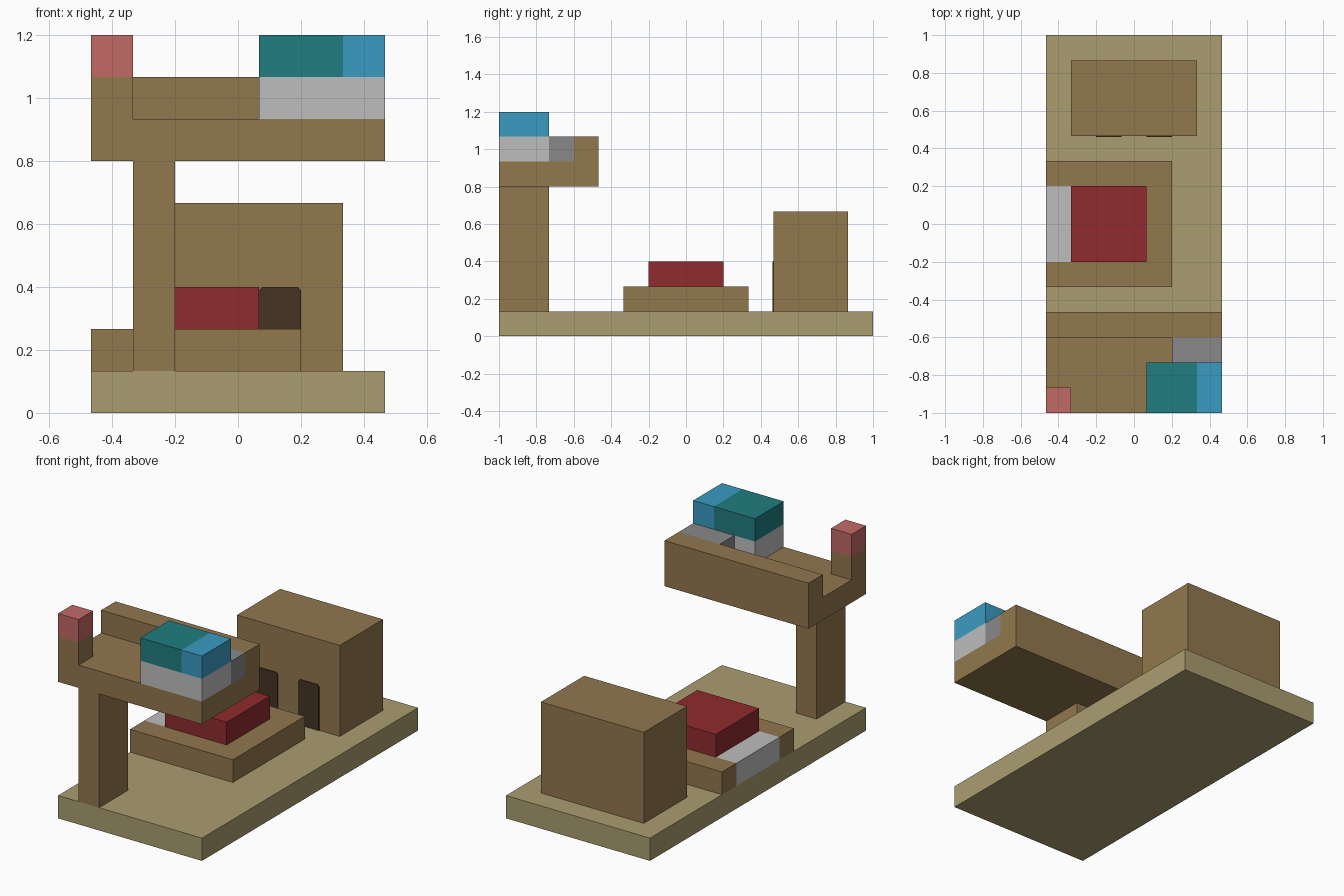
import bpy
import bmesh
from mathutils import Vector

U = 1 / 15  # grid step: the model is 14 x 30 x 18 steps

if "Cube" in bpy.data.objects:
    bpy.data.objects.remove(bpy.data.objects["Cube"], do_unlink=True)


def material(name, hex_colour):
    def linear(c):
        return c / 12.92 if c <= 0.04045 else ((c + 0.055) / 1.055) ** 2.4
    rgb = [linear(int(hex_colour[i:i + 2], 16) / 255) for i in (0, 2, 4)]
    mat = bpy.data.materials.new(name)
    mat.use_nodes = True
    mat.diffuse_color = (*rgb, 1)
    mat.node_tree.nodes["Principled BSDF"].inputs["Base Color"].default_value = (*rgb, 1)
    return mat


sand = material("sand", "AA9D70")
brown = material("brown", "92784E")
dark = material("dark brown", "453322")
red = material("deep red", "902B2D")
pale = material("pale grey", "BEBEBE")
grey = material("mid grey", "888888")
pink = material("dusty pink", "C26A65")
teal = material("teal", "217D81")
blue = material("sky blue", "3B9BC2")


def prism(name, outline, direction, mat):
    """Extrude a flat outline, given in grid steps, along a direction."""
    bm = bmesh.new()
    face = bm.faces.new([bm.verts.new(Vector(p) * U) for p in outline])
    new = bmesh.ops.extrude_face_region(bm, geom=[face], use_keep_orig=True)["geom"]
    moved = [v for v in new if isinstance(v, bmesh.types.BMVert)]
    bmesh.ops.translate(bm, verts=moved, vec=Vector(direction) * U)
    bmesh.ops.recalc_face_normals(bm, faces=bm.faces)
    mesh = bpy.data.meshes.new(name)
    bm.to_mesh(mesh)
    bm.free()
    mesh.materials.append(mat)
    obj = bpy.data.objects.new(name, mesh)
    bpy.context.collection.objects.link(obj)
    return obj


def block(name, x, y, z, mat):
    """Box from x, y and z ranges in grid steps."""
    outline = [(x[0], y[0], z[0]), (x[1], y[0], z[0]), (x[1], y[1], z[0]), (x[0], y[1], z[0])]
    return prism(name, outline, (0, 0, z[1] - z[0]), mat)


# Ground slab and rear building
block("base_slab", (-7, 7), (-15, 15), (0, 2), sand)
block("rear_building", (-5, 5), (7, 13), (2, 10), brown)

# Two dark doorways with clipped top corners, as thin plates
for name, cx in (("right_doorway", -2), ("left_doorway", 2)):
    half = [(1, 2), (1, 5.85), (0.85, 6)]
    shape = half + [(-x, z) for x, z in reversed(half)]
    prism(name, [(cx + x, 7, z) for x, z in shape], (0, -0.08, 0), dark)

# Plinth with a notch filled by a pale step, and the red block on top
plinth = [(-7, -5), (3, -5), (3, 5), (-7, 5), (-7, 3), (-5, 3), (-5, -3), (-7, -3)]
prism("plinth", [(x, y, 2) for x, y in plinth], (0, 0, 2), brown)
block("pale_step", (-7, -5), (-3, 3), (2, 4), pale)
block("red_block", (-5, 1), (-3, 3), (4, 6), red)

# Raised deck with a wall along its rear edge, on a single post
block("deck_post", (-5, -3), (-15, -11), (2, 12), brown)
deck = [(-15, 12), (-7, 12), (-7, 16), (-9, 16), (-9, 14), (-15, 14)]
prism("raised_deck", [(-7, y, z) for y, z in deck], (14, 0, 0), brown)

# Corner pillar with a pink cap
block("corner_pillar", (-7, -5), (-15, -13), (14, 16), brown)
block("pillar_cap", (-7, -5), (-15, -13), (16, 18), pink)

# Cabin: pale body, grey rear box and two-colour top
block("cabin_body", (1, 7), (-15, -11), (14, 16), pale)
block("cabin_rear_box", (3, 7), (-11, -9), (14, 16), grey)
block("cabin_top_teal", (1, 5), (-15, -11), (16, 18), teal)
block("cabin_top_blue", (5, 7), (-15, -11), (16, 18), blue)
